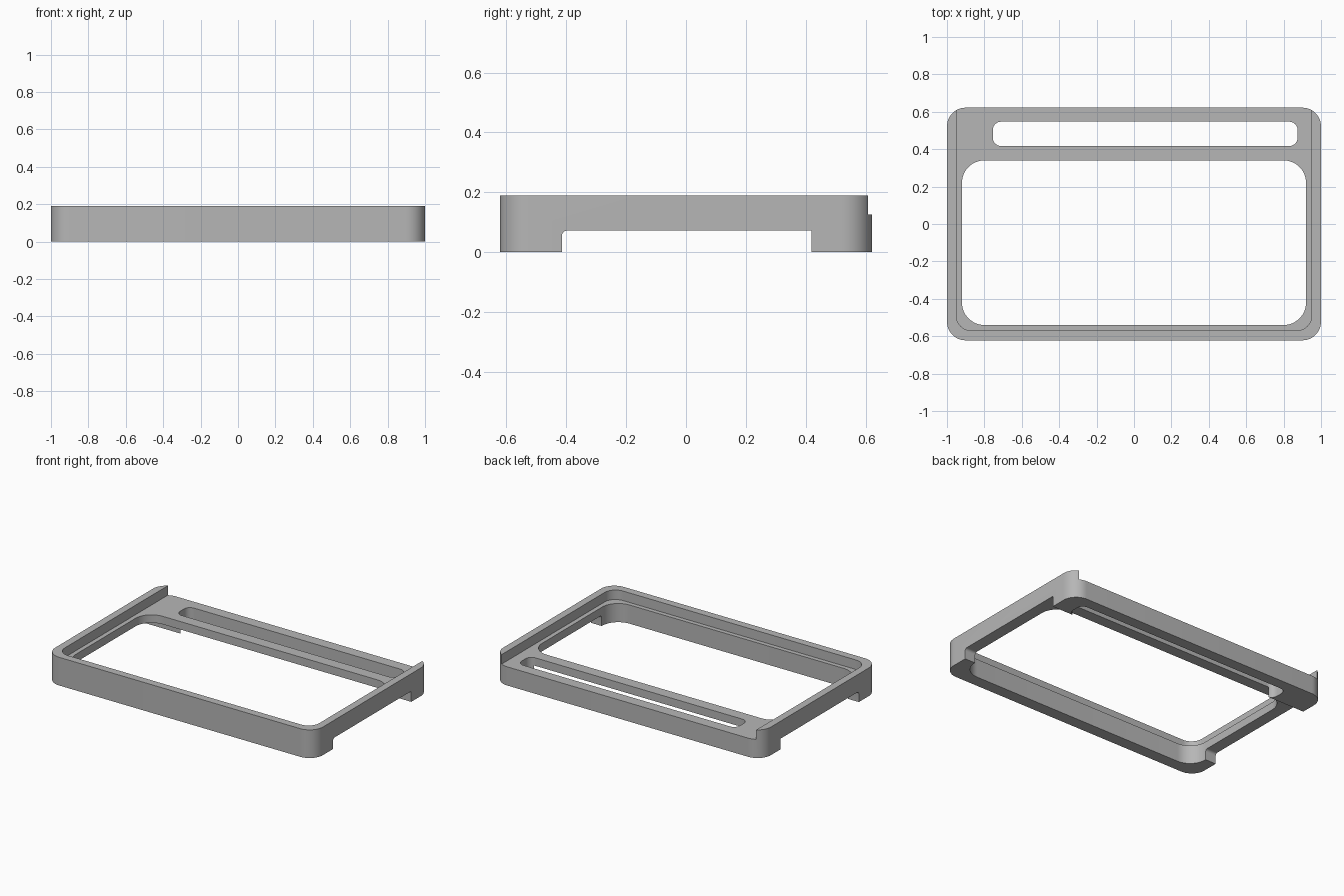
import bpy, bmesh, math

cube = bpy.data.objects.get("Cube")
if cube:
    bpy.data.objects.remove(cube)

grey = bpy.data.materials.new("plain grey")
grey.use_nodes = True
GREY = (0.47, 0.47, 0.47, 1)
grey.diffuse_color = GREY
grey.node_tree.nodes["Principled BSDF"].inputs["Base Color"].default_value = GREY


def rounded_rect(x0, x1, y0, y1, r, steps=12):
    """Outline of a rectangle with round corners, counter-clockwise."""
    corners = [(x1 - r, y1 - r), (x0 + r, y1 - r), (x0 + r, y0 + r), (x1 - r, y0 + r)]
    return [(cx + r * math.cos(a), cy + r * math.sin(a))
            for k, (cx, cy) in enumerate(corners)
            for a in [math.pi / 2 * (k + i / steps) for i in range(steps + 1)]]


def slab(name, outline, z0, z1):
    """Extrude an outline straight up."""
    bm = bmesh.new()
    face = bm.faces.new([bm.verts.new((x, y, z0)) for x, y in outline])
    top = bmesh.ops.extrude_face_region(bm, geom=[face])["geom"]
    bmesh.ops.translate(bm, vec=(0, 0, z1 - z0),
                        verts=[v for v in top if isinstance(v, bmesh.types.BMVert)])
    bmesh.ops.recalc_face_normals(bm, faces=bm.faces[:])
    mesh = bpy.data.meshes.new(name)
    bm.to_mesh(mesh)
    bm.free()
    mesh.materials.append(grey)
    obj = bpy.data.objects.new(name, mesh)
    bpy.context.collection.objects.link(obj)
    return obj


# Outer body
frame = slab("tray_frame", rounded_rect(-1, 1, -0.622, 0.622, 0.1), 0, 0.19)

# Large window, long slot, and the top recess that runs out of the back
cutters = [
    slab("window_cutter", rounded_rect(-0.92, 0.92, -0.54, 0.34, 0.12), -0.1, 0.3),
    slab("slot_cutter", rounded_rect(-0.755, 0.875, 0.417, 0.547, 0.045), -0.1, 0.3),
    slab("recess_cutter", rounded_rect(-0.95, 0.95, -0.57, 0.9, 0.08), 0.126, 0.3),
]

# Underside channel from side to side, with one rounded upper corner
R, FRONT, BACK, ROOF = 0.018, -0.415, 0.419, 0.072
profile = [(BACK, -0.1), (BACK, ROOF)]
profile += [(FRONT + R - R * math.sin(a), ROOF - R + R * math.cos(a))
            for a in [math.pi / 2 * i / 6 for i in range(7)]]
profile.append((FRONT, -0.1))
channel = slab("channel_cutter", profile, -1.2, 1.2)
for v in channel.data.vertices:
    v.co = (v.co.z, v.co.x, v.co.y)
cutters.append(channel)

# Cut the body, then bake the result and drop the cutters
for cutter in cutters:
    mod = frame.modifiers.new(cutter.name, 'BOOLEAN')
    mod.operation = 'DIFFERENCE'
    mod.solver = 'EXACT'
    mod.object = cutter
bpy.context.view_layer.objects.active = frame
frame.select_set(True)
for mod in list(frame.modifiers):
    bpy.ops.object.modifier_apply(modifier=mod.name)
for cutter in cutters:
    bpy.data.objects.remove(cutter)

bpy.ops.object.select_all(action='DESELECT')
frame.select_set(True)
bpy.ops.object.shade_smooth_by_angle(angle=math.radians(30))
